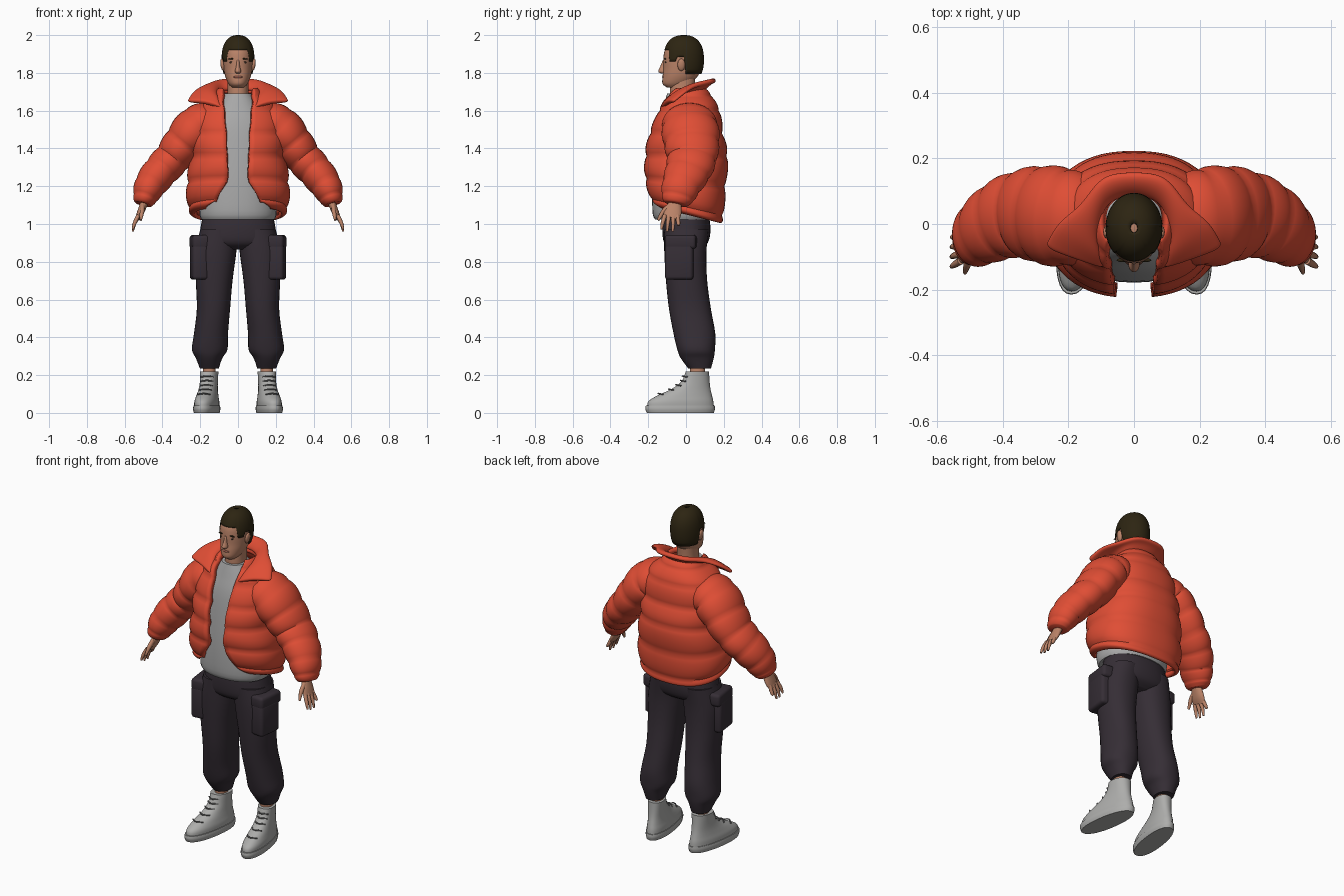
import bpy, bmesh
from math import sin, cos, pi, radians, asin
from mathutils import Vector, Matrix

if "Cube" in bpy.data.objects:
    bpy.data.objects.remove(bpy.data.objects["Cube"], do_unlink=True)


def material(name, *rgb):
    mat = bpy.data.materials.new(name)
    mat.use_nodes = True
    mat.diffuse_color = (*rgb, 1)
    mat.node_tree.nodes["Principled BSDF"].inputs["Base Color"].default_value = (*rgb, 1)
    return mat


RED = material("jacket red", .74, .075, .035)
GREY = material("shirt grey", .4, .4, .4)
DARK = material("trouser charcoal", .036, .027, .036)
SHOE = material("shoe grey", .42, .42, .41)
LACE = material("lace grey", .16, .16, .16)
HAIR = material("hair brown", .026, .018, .006)
SKIN = material("skin", .5, .23, .14)
LIPS = material("lips", .38, .13, .09)
EYE = material("eye dark", .08, .045, .03)
SIDES = (("left", 1), ("right", -1))


def finish(name, bm, mat, closed=True, thick=0, offset=-1, subdiv=0):
    """Turn a bmesh into a smooth object, optionally thickened."""
    if closed:
        bmesh.ops.recalc_face_normals(bm, faces=bm.faces)
    mesh = bpy.data.meshes.new(name)
    bm.to_mesh(mesh)
    bm.free()
    mesh.materials.append(mat)
    obj = bpy.data.objects.new(name, mesh)
    bpy.context.collection.objects.link(obj)
    bpy.ops.object.select_all(action="DESELECT")
    obj.select_set(True)
    bpy.context.view_layer.objects.active = obj
    bpy.ops.object.shade_smooth_by_angle(angle=radians(50))
    if thick:
        mod = obj.modifiers.new("thickness", "SOLIDIFY")
        mod.thickness, mod.offset = thick, offset
    if subdiv:
        obj.modifiers.new("smooth", "SUBSURF").levels = subdiv
    return obj


def skin(name, rings, mat, loop=True, caps=True, side=1, **kw):
    """Bridge a list of point rings with quads."""
    bm = bmesh.new()
    vs = [[bm.verts.new((side * p[0], p[1], p[2])) for p in ring] for ring in rings]
    n = len(vs[0])
    for low, high in zip(vs, vs[1:]):
        for j in range(n if loop else n - 1):
            k = (j + 1) % n
            bm.faces.new((low[j], low[k], high[k], high[j]))
    if caps:
        bm.faces.new(vs[0])
        bm.faces.new(vs[-1])
    return finish(name, bm, mat, closed=caps, **kw)


def spline(rows, n=4):
    """Catmull-Rom through tuples, yielding each tuple and its local step."""
    last = len(rows) - 1
    for i in range(last):
        quad = (rows[max(i - 1, 0)], rows[i], rows[i + 1], rows[min(i + 2, last)])
        for t in (k / n for k in range(n)):
            yield [b + t / 2 * (c - a + t * (2 * a - 5 * b + 4 * c - d + t * (3 * (b - c) + d - a)))
                   for a, b, c, d in zip(*quad)], t
    yield list(rows[-1]), 0


def power(v, p):
    return abs(v) ** p * (1 if v > 0 else -1)


def loft(name, rows, mat, square=.9, toe=0, sides=32, **kw):
    """Stack of level rings; rows are z, x centre, x radius, front y, back y."""
    rings = []
    for (z, x, rx, yf, yb), _ in spline(rows):
        ring = []
        for a in (2 * pi * j / sides for j in range(sides)):
            y = (yf + yb) / 2 - (yb - yf) / 2 * power(cos(a), square)
            ring.append((x + rx * power(sin(a), square) + toe * (.08 - y), y, z))
        rings.append(ring)
    return skin(name, rings, mat, **kw)


def tube(name, rows, mat, n=4, puff=0, sides=24, **kw):
    """Elliptic tube; rows are x, y, z, radius across, radius along y."""
    pts = list(spline(rows, n))
    rings = []
    for i, ((x, y, z, ra, rb), t) in enumerate(pts):
        ends = pts[max(i - 1, 0)][0], pts[min(i + 1, len(pts) - 1)][0]
        along = (Vector(ends[1][:3]) - Vector(ends[0][:3])).normalized()
        across = Vector((0, 1, 0)).cross(along).normalized()
        up = along.cross(across)
        s = 1 + puff * sin(pi * t) ** .7 if t else 1
        rings.append([Vector((x, y, z)) + s * (across * ra * cos(a) + up * rb * sin(a))
                      for a in (2 * pi * j / sides for j in range(sides))])
    return skin(name, rings, mat, **kw)


def blob(name, place, size, mat, tilt=0):
    bm = bmesh.new()
    bmesh.ops.create_uvsphere(bm, u_segments=16, v_segments=10, radius=1)
    bm.transform(Matrix.LocRotScale(Vector(place), Matrix.Rotation(tilt, 3, "Y"), Vector(size)))
    return finish(name, bm, mat)


def box(name, place, size, mat, turn, bevel):
    bm = bmesh.new()
    bmesh.ops.create_cube(bm, size=1)
    bm.transform(Matrix.LocRotScale(Vector(place), Matrix.Rotation(turn, 3, "Z"), Vector(size)))
    bmesh.ops.bevel(bm, geom=bm.edges[:], offset=bevel, segments=3, affect="EDGES", profile=.5)
    return finish(name, bm, mat)


# Head and neck
loft("neck", [(1.6, 0, .06, -.08, .05), (1.7, 0, .055, -.085, .045), (1.78, 0, .055, -.08, .05)], SKIN)
loft("head", [(1.722, 0, .03, -.1, -.03), (1.742, 0, .05, -.124, .02), (1.78, 0, .067, -.124, .06),
              (1.82, 0, .075, -.12, .08), (1.87, 0, .078, -.12, .085), (1.92, 0, .076, -.112, .085),
              (1.96, 0, .06, -.08, .06), (1.985, 0, .03, -.04, .03)], SKIN, square=.95)
loft("nose", [(1.797, 0, .011, -.134, -.1), (1.808, 0, .017, -.147, -.1), (1.835, 0, .01, -.136, -.1),
              (1.868, 0, .008, -.122, -.1)], SKIN, square=1, sides=16)
blob("lips", (0, -.119, 1.778), (.024, .008, .007), LIPS)
for label, s in SIDES:
    blob(label + "_ear", (s * .082, -.025, 1.843), (.011, .02, .033), SKIN, s * .15)
    blob(label + "_eye", (s * .032, -.107, 1.856), (.013, .006, .006), EYE)
    blob(label + "_brow", (s * .034, -.11, 1.874), (.019, .006, .004), HAIR, s * .1)


# Hair: a dome whose lower edge follows the hairline
def hairline(front):
    if front > .75:
        return 1.922
    if front > .35:
        return 1.86
    return 1.885 if front > -.05 else 1.795


hair = []
for v in (k / 14 for k in range(15)):
    ring = []
    for a in (2 * pi * j / 56 for j in range(56)):
        z = hairline(cos(a)) + (1.9995 - hairline(cos(a))) * (1 - (1 - v) ** 1.7)
        f = max(0, 1 - abs((z - 1.87) / .13) ** 2.4) ** .42
        ring.append((.087 * f * sin(a), -.012 - .107 * f * cos(a), z))
    hair.append(ring)
skin("hair", hair, HAIR, caps=False, thick=.012)

# Shirt
loft("shirt", [(1.025, 0, .195, -.165, .13), (1.07, 0, .205, -.178, .14), (1.25, 0, .2, -.175, .15),
               (1.5, 0, .19, -.15, .14), (1.62, 0, .12, -.12, .1), (1.69, 0, .07, -.1, .05)], GREY)

# Jacket body: quilted shell, open down the front, hem dropping at the back
# rows are z, x radius, front y, back y, half width of the opening
shell = [(1.05, .232, -.165, .18, .17), (1.09, .255, -.19, .19, .11), (1.22, .262, -.21, .203, .055),
         (1.36, .24, -.212, .213, .058), (1.48, .235, -.19, .19, .062), (1.6, .205, -.145, .172, .072),
         (1.68, .13, -.11, .13, .083), (1.72, .1, -.08, .1, .08)]
rings = []
for (z, rx, yf, yb, gap), t in spline(shell, 7):
    start = asin((gap / rx) ** (1 / .85))
    s = 1 + .055 * sin(pi * t) ** .7 if t else 1
    drop = .25 * min(1, max(0, (1.32 - z) / .25))
    ring = []
    for a in (start + (2 * pi - 2 * start) * j / 56 for j in range(57)):
        y = (yf + yb) / 2 - s * (yb - yf) / 2 * power(cos(a), .85)
        ring.append((s * rx * power(sin(a), .85), y, z - drop * y))
    rings.append(ring)
skin("jacket_body", rings, RED, loop=False, caps=False, thick=.03)

# Wide collar, from the back of the neck to the front points
inner = [(0, .09, 1.71), (.08, .06, 1.705), (.11, -.02, 1.69), (.1, -.09, 1.66), (.08, -.135, 1.61)]
outer = [(0, .158, 1.762), (.095, .142, 1.757), (.165, .06, 1.735), (.235, 0, 1.7), (.275, -.07, 1.645)]
middle = [tuple((Vector(p) + Vector(q)) / 2 + Vector((0, 0, .018))) for p, q in zip(inner, outer)]
collar = []
for half in (inner, middle, outer):
    pts = [(-x, y, z) for x, y, z in half[:0:-1]] + half
    collar.append([p for p, _ in spline(pts, 3)])
skin("collar", collar, RED, loop=False, caps=False, thick=.028, offset=0, subdiv=2)

# Sleeves and hands
sleeve = [(.13, .02, 1.55, .09, .12), (.21, .02, 1.515, .112, .142), (.285, .03, 1.43, .104, .14),
          (.35, .03, 1.345, .092, .125), (.41, .01, 1.28, .088, .115), (.465, -.025, 1.205, .08, .098),
          (.492, -.045, 1.14, .062, .082), (.502, -.052, 1.105, .045, .06)]
palm = [(.485, -.05, 1.15, .026, .032), (.497, -.058, 1.11, .021, .034), (.517, -.07, 1.06, .018, .046),
        (.532, -.08, 1.03, .012, .042)]
thumb = [(.505, -.085, 1.095, .012, .016), (.508, -.12, 1.065, .012, .013), (.515, -.148, 1.02, .006, .007)]
for label, s in SIDES:
    tube(label + "_sleeve", sleeve, RED, n=7, puff=.075, sides=32, side=s)
    tube(label + "_palm", palm, SKIN, side=s)
    tube(label + "_thumb", thumb, SKIN, sides=12, side=s)
    for i, finger in enumerate(("index", "middle", "ring", "little")):
        y, tip = -.112 + .022 * i, .972 - .012 * (i % 3 > 0) + .02 * (i > 2)
        tube(f"{label}_{finger}_finger",
             [(.528, y, 1.045, .011, .012), (.547, y - .012 + .006 * i, 1.005, .01, .01),
              (.557, y - .018 + .008 * i, tip, .005, .006)], SKIN, sides=12, side=s)

# Trousers with cargo pockets
loft("trouser_hips", [(1.05, 0, .185, -.12, .12), (.97, 0, .2, -.125, .13), (.9, 0, .205, -.115, .115),
                      (.865, 0, .13, -.07, .07)], DARK)
leg = [(.97, .1, .1, -.115, .12), (.85, .117, .108, -.115, .108), (.7, .126, .097, -.106, .112),
       (.55, .13, .088, -.09, .132), (.42, .143, .09, -.066, .155), (.335, .15, .094, -.046, .153),
       (.29, .153, .07, -.028, .147), (.235, .152, .05, .012, .132)]
ankle = [(.15, .152, .035, .02, .1), (.26, .152, .033, .02, .1)]

# High-top shoes
upper = [(.025, .15, .06, -.205, .148), (.06, .15, .06, -.2, .145), (.09, .15, .054, -.155, .138),
         (.125, .15, .048, -.08, .13), (.165, .15, .046, -.025, .125), (.218, .15, .048, -.002, .122)]
sole = [(0, .15, .062, -.207, .147), (.02, .15, .066, -.215, .153), (.038, .15, .064, -.213, .152)]
for label, s in SIDES:
    loft(label + "_trouser_leg", leg, DARK, side=s)
    box(label + "_cargo_pocket", (s * .206, -.034, .8), (.085, .15, .19), DARK, s * -.12, .018)
    box(label + "_pocket_flap", (s * .203, -.026, .905), (.092, .165, .075), DARK, s * -.12, .018)
    loft(label + "_ankle", ankle, SKIN, side=s)
    loft(label + "_shoe_upper", upper, SHOE, toe=.14, side=s)
    loft(label + "_shoe_sole", sole, SHOE, toe=.14, side=s)
    for i in range(5):
        z, y = .098 + .023 * i, -.145 + .062 * i - .0075 * i * i
        x = .15 + .14 * (.08 - y)
        tube(f"{label}_lace_{i + 1}",
             [(x - .034, y + .024, z, .004, .004), (x, y - .002, z + .005, .004, .004),
              (x + .034, y + .024, z, .004, .004)], LACE, sides=8, side=s)
